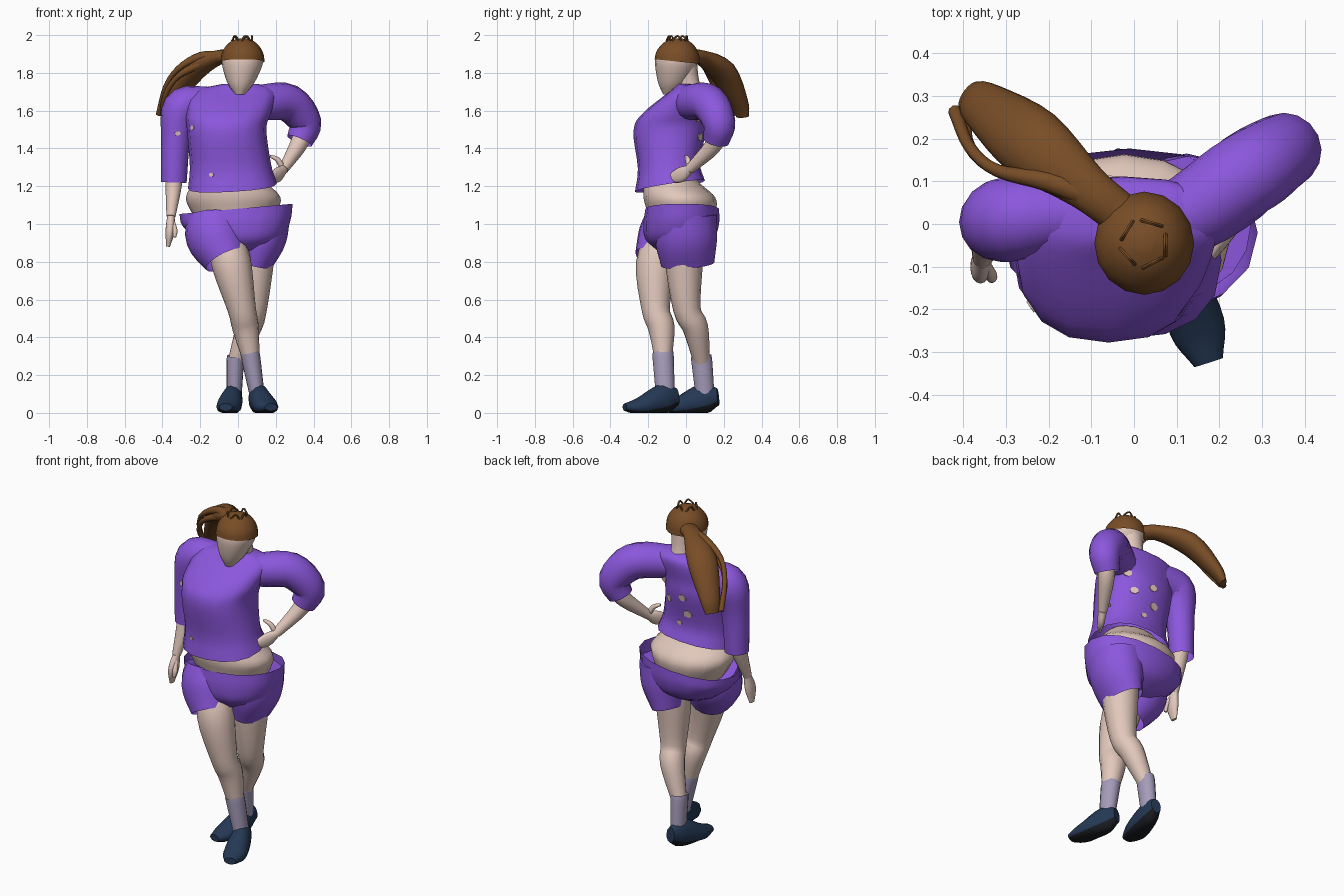
import bpy
import math
from mathutils import Vector

cube = bpy.data.objects.get("Cube")
if cube:
    bpy.data.objects.remove(cube, do_unlink=True)


def material(name, red, green, blue):
    colour = (red, green, blue, 1)
    result = bpy.data.materials.new(name)
    result.use_nodes = True
    result.diffuse_color = colour
    shader = result.node_tree.nodes["Principled BSDF"]
    shader.inputs["Base Color"].default_value = colour
    shader.inputs["Roughness"].default_value = 0.8
    return result


purple = material("purple cloth", .26, .095, .72)
skin = material("pale skin", .76, .575, .5)
brown = material("brown hair", .19, .075, .02)
lilac = material("lilac sock", .38, .33, .49)
navy = material("navy shoe", .018, .04, .09)
black = material("dark sole", .01, .012, .016)

ACROSS, BACK, UP = Vector((1, 0, 0)), Vector((0, 1, 0)), Vector((0, 0, 1))


def spline(keys, steps=4):
    """Smooth curve through keys; radii are interpolated along with positions."""
    keys = [Vector(key) for key in keys]
    padded = [keys[0] * 2 - keys[1], *keys, keys[-1] * 2 - keys[-2]]
    curve = []
    for before, start, end, after in zip(padded, padded[1:], padded[2:], padded[3:]):
        leave, arrive = (end - before) / 2, (after - start) / 2
        for step in range(steps):
            t = step / steps
            ease = t * t * (3 - 2 * t)
            curve.append(start * (1 - ease) + end * ease
                         + leave * (t * (1 - t) ** 2) - arrive * (t * t * (1 - t)))
    return curve + [keys[-1]]


def loft(name, colour, keys, level=False, ref=BACK, caps="start end",
         power=1, lean=Vector((0, 0, 0)), sides=16):
    """Skin round sections through keys of x, y, z and one or two radii.
    Level sections stay horizontal; lean tips the first ones."""
    path = spline(keys)
    last = len(path) - 1
    verts, faces = [], []
    for index, station in enumerate(path):
        centre = Vector(station[:3])
        along = Vector((path[min(index + 1, last)] - path[max(index - 1, 0)])[:3])
        along.normalize()
        u = ACROSS if level else along.cross(ref).normalized()
        v = BACK if level else along.cross(u)
        fade = max(0, 1 - 2 * index / last)
        for side in range(sides):
            turn = math.tau * side / sides
            c, s = math.cos(turn), math.sin(turn)
            offset = (u * station[3] * math.copysign(abs(c) ** power, c)
                      + v * station[-1] * math.copysign(abs(s) ** power, s))
            point = centre + offset + UP * fade * lean.dot(offset)
            point.z = max(point.z, 0)
            verts.append(point)
            if index < last:
                a = index * sides + side
                b = index * sides + (side + 1) % sides
                faces.append((a, b, b + sides, a + sides))
    if "start" in caps:
        faces.append(tuple(reversed(range(sides))))
    if "end" in caps:
        faces.append(tuple(range(last * sides, len(verts))))
    mesh = bpy.data.meshes.new(name)
    mesh.from_pydata(verts, [], faces)
    mesh.materials.append(colour)
    obj = bpy.data.objects.new(name, mesh)
    bpy.context.collection.objects.link(obj)
    bpy.ops.object.select_all(action='DESELECT')
    obj.select_set(True)
    bpy.context.view_layer.objects.active = obj
    bpy.ops.object.shade_smooth_by_angle(angle=math.radians(55))
    return obj


# Shirt, full at the chest and with the hem raised at the back
shirt = loft("shirt_body", purple, [
    (-.03, -.085, 1.2, .235, .185), (-.04, -.09, 1.31, .215, .165),
    (-.06, -.085, 1.5, .21, .193), (-.05, -.06, 1.59, .225, .165),
    (-.02, .01, 1.7, .22, .1), (.01, .01, 1.74, .1, .06)],
    level=True, caps="end", power=.85, lean=BACK * .16 + ACROSS * .06)

# Sleeves
sleeve = loft("right_sleeve", purple, [
    (-.05, .02, 1.65, .06), (-.2, .02, 1.645, .085), (-.3, .01, 1.61, .1),
    (-.33, 0, 1.45, .078), (-.34, 0, 1.22, .068)], caps="start")
loft("left_sleeve", purple, [
    (.04, .01, 1.64, .075), (.14, .03, 1.645, .095), (.27, .12, 1.64, .1),
    (.355, .175, 1.535, .087), (.325, .16, 1.44, .07)], caps="start")

# Small worn spots showing skin: garment, x, height, side it faces, radius
for garment, x, z, facing, radius in (
        (sleeve, -.32, 1.48, -BACK, .016), (shirt, -.24, 1.51, -BACK, .016),
        (shirt, -.14, 1.26, -BACK, .014), (shirt, -.05, 1.5, BACK, .025),
        (shirt, -.07, 1.4, BACK, .028), (shirt, -.01, 1.33, BACK, .018),
        (shirt, .1, 1.56, BACK, .025), (shirt, .06, 1.46, BACK, .025)):
    bpy.context.view_layer.update()
    hit, spot, normal, face = garment.ray_cast(Vector((x, 0, z)) + facing, -facing)
    if hit:
        loft("worn_spot", skin, [(*(spot - normal * .004), radius, radius * .8),
                                 (*(spot + normal * .004), radius, radius * .8)],
             ref=UP, sides=7)

# Forearms and hands: the right hangs, the left rests on the hip
right_wrist, left_wrist = (-.355, -.08, 1.04), (.24, .02, 1.29)
loft("right_forearm", skin, [
    (-.34, 0, 1.36, .05), (-.34, -.02, 1.22, .045), (*right_wrist, .024)])
loft("right_hand", skin, [
    (*right_wrist, .02, .024), (-.36, -.1, .96, .024, .04), (-.37, -.1, .88, .01, .02)])
loft("right_thumb", skin, [
    (*right_wrist, .01), (-.335, -.12, .97, .014), (-.335, -.13, .93, .008)])
loft("left_forearm", skin, [
    (.35, .175, 1.49, .05), (.315, .14, 1.41, .045), (*left_wrist, .027)])
loft("left_hand", skin, [
    (*left_wrist, .024, .024), (.21, -.03, 1.26, .02, .04),
    (.17, -.09, 1.24, .01, .02)], ref=UP)
loft("left_thumb", skin, [
    (*left_wrist, .015), (.21, .01, 1.34, .014), (.17, 0, 1.36, .007)])

# Bare hips and waist
loft("hips", skin, [
    (0, -.04, .9, .14, .13), (-.02, -.025, 1.06, .225, .18),
    (-.025, -.035, 1.14, .25, .19), (-.04, -.07, 1.21, .2, .15),
    (-.05, -.08, 1.28, .14, .1)], level=True)

# Loose shorts: a flared open waist and two legs
loft("shorts_waist", purple, [
    (-.01, -.02, 1.08, .3, .195), (-.01, -.025, 1, .285, .2),
    (0, -.035, .92, .225, .18), (0, -.05, .86, .12, .11)],
    level=True, caps="end", power=.9, lean=ACROSS * .09)
loft("shorts_right_leg", purple, [
    (-.12, -.07, 1.03, .15, .14), (-.115, -.105, .93, .16, .15),
    (-.06, -.15, .81, .12, .125)], caps="start")
loft("shorts_left_leg", purple, [
    (.13, 0, 1.05, .145, .16), (.12, 0, .92, .135, .165), (.09, .01, .785, .09, .14)],
    caps="start")

# Crossed legs, and socks round the ankles
right_ankle, left_ankle = (.07, -.12, .28), (-.015, .085, .26)
right_foot, left_foot = (.1, -.11, .1), (-.02, .1, .1)
loft("right_leg", skin, [
    (-.07, -.1, .95, .09), (-.035, -.16, .79, .105), (.02, -.16, .55, .075),
    (.04, -.13, .45, .07), (*right_ankle, .045)])
loft("left_leg", skin, [
    (.1, 0, .95, .1), (.09, -.01, .8, .1), (.08, .005, .55, .073),
    (.055, .05, .45, .068), (*left_ankle, .042)])
loft("right_sock", lilac, [
    (.062, -.123, .32, .05, .056), (*right_ankle, .05, .056), (*right_foot, .04, .05)],
    caps="end")
loft("left_sock", lilac, [
    (-.012, .08, .3, .046, .055), (*left_ankle, .046, .055), (*left_foot, .04, .05)],
    caps="end")

# Low shoes, with dark soles on the faces turned down
for name, heel, toe in (("right_shoe", (.085, -.045), (.175, -.325)),
                        ("left_shoe", (-.015, .17), (-.065, -.13))):
    def station(along, height, width, thickness):
        spot = Vector(heel).lerp(Vector(toe), along)
        return (*spot, height, width, thickness)

    shoe = loft(name, navy, [
        station(0, .085, .03, .045), station(.25, .075, .053, .08),
        station(.7, .035, .066, .05), station(1, .03, .035, .02)], ref=UP, sides=12)
    shoe.data.materials.append(black)
    for face in shoe.data.polygons:
        face.material_index = int(face.normal.z < -.4)

# Neck and face
loft("neck", skin, [(.02, .03, 1.66, .065), (.02, .01, 1.75, .06), (.02, -.01, 1.84, .07)])
loft("face", skin, [
    (.01, -.09, 1.685, .025, .03), (.015, -.07, 1.75, .073, .078),
    (.024, -.05, 1.86, .11, .114), (.024, -.05, 1.92, .09, .09)], level=True)

# Domed hair cap, lower at the back, with stray curls lying on top
crown = Vector((.024, -.045, 1.86))
dome = []
for rise in range(0, 90, 20):
    c, s = math.cos(math.radians(rise)), math.sin(math.radians(rise))
    dome.append((*(crown + UP * .125 * s), .117 * c, .121 * c))
loft("hair_cap", brown, dome, level=True, caps="end", lean=BACK * -.1)
for curl in range(5):
    outward = Vector((math.cos(curl * 1.3), math.sin(curl * 1.3), 0))
    around = outward.cross(UP)
    root = crown + outward * .05 + UP * .11
    loft("stray_curl", brown, [
        (*(root - around * .02), .005), (*(root + UP * .025), .005),
        (*(root + around * .03), .005)], ref=outward, sides=6)

# Ponytail, with loose strands looping off its outer side
loft("ponytail", brown, [
    (-.04, .03, 1.88, .05, .04), (-.11, .085, 1.88, .055, .04),
    (-.24, .19, 1.81, .085, .06), (-.35, .275, 1.65, .06, .04),
    (-.385, .3, 1.57, .04, .02)], ref=UP)
for name, drop in (("upper_strand", 0), ("lower_strand", .04)):
    loft(name, brown, [
        (-.07, .05, 1.885, .03), (-.2, .1, 1.885 - drop, .025),
        (-.32, .125, 1.82 - drop, .015), (-.385, .18, 1.72 - drop, .014),
        (-.42 + drop / 2, .265, 1.58, .016)], ref=UP, sides=8)
